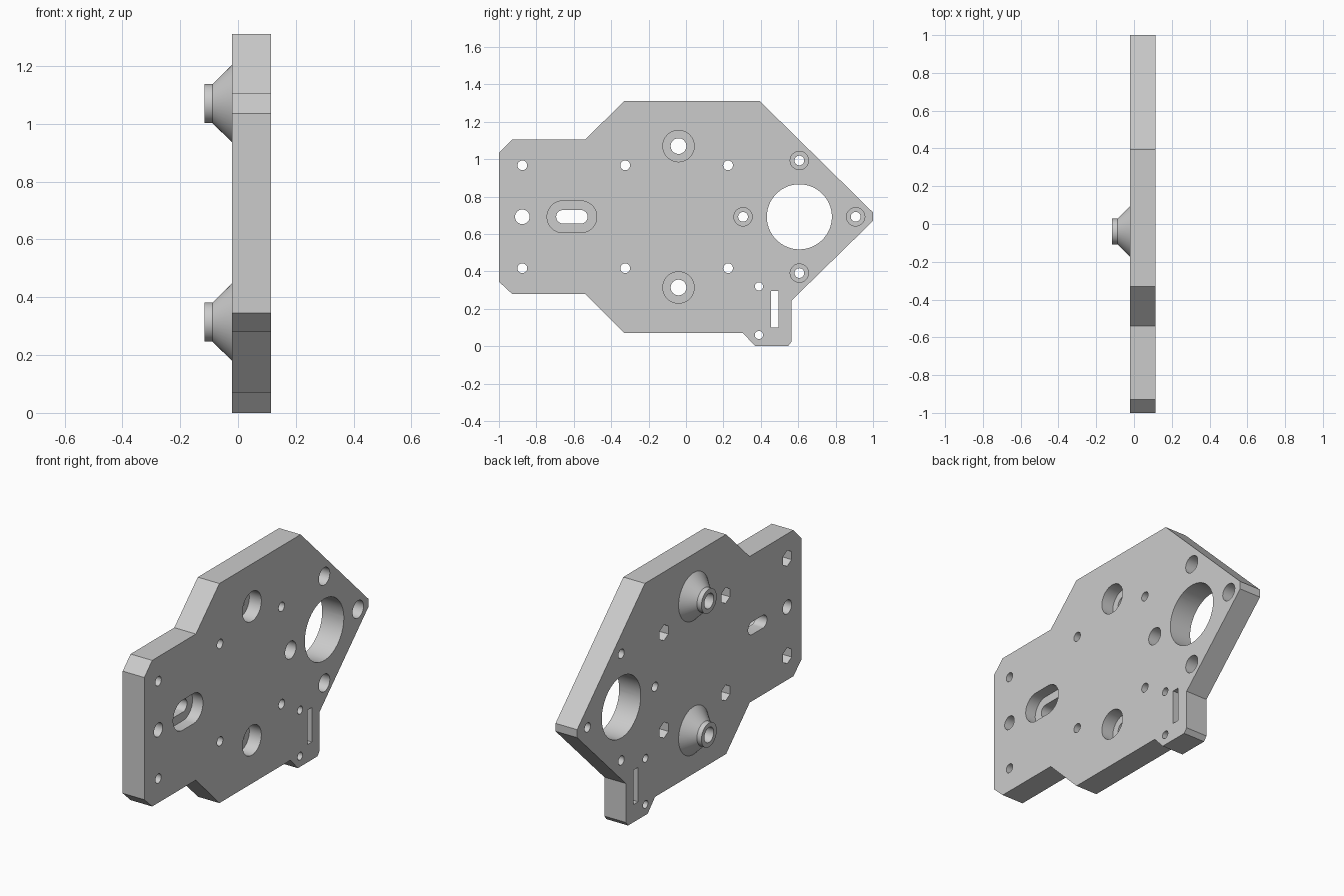
import bpy, bmesh
from math import cos, sin, pi

if "Cube" in bpy.data.objects:
    bpy.data.objects.remove(bpy.data.objects["Cube"], do_unlink=True)

BACK, FRONT = -0.02, 0.115      # the two faces of the plate, along x
BOSS_END = -0.116

grey = bpy.data.materials.new("plain grey")
grey.use_nodes = True
colour = (0.6, 0.6, 0.6, 1)
grey.diffuse_color = colour
grey.node_tree.nodes["Principled BSDF"].inputs["Base Color"].default_value = colour


def round_profile(y, z, r, n=48, half_slot=0.0):
    """Circle in the yz plane, stretched into a slot when half_slot is set."""
    points = []
    for i in range(n):
        a = 2 * pi * (i + 0.5) / n
        shift = half_slot if cos(a) > 0 else -half_slot
        points.append((y + shift + r * cos(a), z + r * sin(a)))
    return points


def loft(bm, rings):
    """Closed solid through (x, profile) rings."""
    loops = [[bm.verts.new((x, y, z)) for y, z in prof] for x, prof in rings]
    for a, b in zip(loops, loops[1:]):
        for i in range(len(a)):
            j = (i + 1) % len(a)
            bm.faces.new((a[i], a[j], b[j], b[i]))
    bm.faces.new(loops[0][::-1])
    bm.faces.new(loops[-1])


def make_object(name, solids):
    bm = bmesh.new()
    for rings in solids:
        loft(bm, rings)
    bmesh.ops.recalc_face_normals(bm, faces=bm.faces)
    mesh = bpy.data.meshes.new(name)
    bm.to_mesh(mesh)
    bm.free()
    mesh.materials.append(grey)
    obj = bpy.data.objects.new(name, mesh)
    bpy.context.collection.objects.link(obj)
    return obj


def prism(profile, x0, x1):
    return [(x0, profile), (x1, profile)]


# Plate outline (y, z)
outline = [(-1, .345), (-.93, .28), (-.54, .28), (-.33, .07), (.305, .07),
           (.37, 0), (.545, 0), (.565, .025), (.565, .245), (1, .67),
           (1, .715), (.395, 1.31), (-.33, 1.31), (-.54, 1.105),
           (-.93, 1.105), (-1, 1.035)]
plate = make_object("mounting_plate", [prism(outline, BACK, FRONT)])

# Conical bosses on the back face
MID = 0.692
boss_centres = [(-.04, MID + s * .378) for s in (-1, 1)]
bosses = make_object("conical_bosses", [
    [(x, round_profile(y, z, r)) for x, r in
     ((.02, .135), (BACK, .135), (-.088, .068), (BOSS_END, .068))]
    for y, z in boss_centres])

# Holes that go right through
motor_y, motor_r = .606, .301
motor_screws = [(motor_y + motor_r * dy, MID + motor_r * dz)
                for dy, dz in ((1, 0), (-1, 0), (0, 1), (0, -1))]
nut_screws = [(y, MID + s * .275) for y in (-.875, -.325, .225) for s in (-1, 1)]
round_holes = [(motor_y, MID, .174), (-.875, MID, .039)]
round_holes += [(y, z, .042) for y, z in boss_centres]
round_holes += [(y, z, .026) for y, z in motor_screws + nut_screws]
round_holes += [(.39, z, .022) for z in (.06, .32)]
through = [prism(round_profile(*h), -.2, .2) for h in round_holes]
through.append(prism(round_profile(-.61, MID, .036, half_slot=.048), -.2, .2))
through.append(prism([(.455, .1), (.495, .1), (.495, .28), (.495, .28 + .015),
                      (.455, .295)], -.2, .2))
through_cutter = make_object("through_hole_cutter", through)

# Counterbores from the front, hexagonal nut pockets from the back
wide = [prism(round_profile(y, z, .084), .04, .2) for y, z in boss_centres]
wide += [prism(round_profile(y, z, .049), .03, .2) for y, z in motor_screws]
wide.append(prism(round_profile(-.61, MID, .085, half_slot=.048), .05, .2))
wide += [prism(round_profile(y, z, .045, n=6), -.2, .04) for y, z in nut_screws]
recess_cutter = make_object("recess_cutter", wide)

# Combine into one solid
bpy.ops.object.select_all(action='DESELECT')
plate.select_set(True)
bpy.context.view_layer.objects.active = plate
for helper, operation in ((bosses, 'UNION'), (through_cutter, 'DIFFERENCE'),
                          (recess_cutter, 'DIFFERENCE')):
    helper.hide_render = True
    mod = plate.modifiers.new(helper.name, 'BOOLEAN')
    mod.object, mod.operation, mod.solver = helper, operation, 'EXACT'
    bpy.ops.object.modifier_apply(modifier=mod.name)
    bpy.data.objects.remove(helper, do_unlink=True)
bpy.ops.object.shade_smooth_by_angle(angle=pi / 6)
